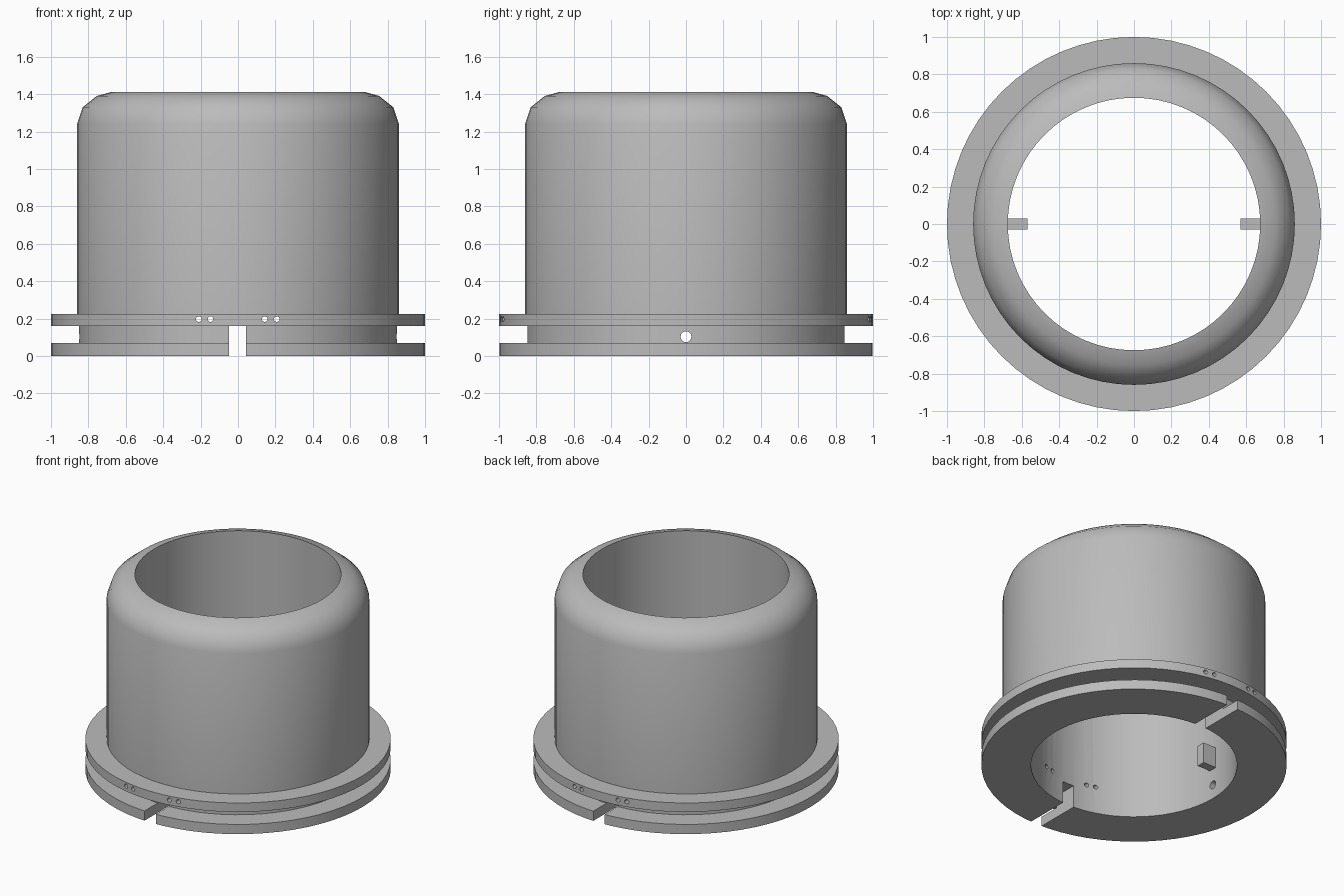
import bpy, bmesh, math
from mathutils import Vector

if "Cube" in bpy.data.objects:
    bpy.data.objects.remove(bpy.data.objects["Cube"], do_unlink=True)

SEGMENTS = 64

grey = bpy.data.materials.new("plain grey")
grey.use_nodes = True
grey.diffuse_color = (0.5, 0.5, 0.5, 1)
grey.node_tree.nodes["Principled BSDF"].inputs["Base Color"].default_value = (0.5, 0.5, 0.5, 1)


def box(name, low, high):
    low, high = Vector(low), Vector(high)
    bpy.ops.mesh.primitive_cube_add(size=1, location=(low + high) / 2)
    obj = bpy.context.object
    obj.name = name
    obj.scale = high - low
    bpy.ops.object.transform_apply(location=False, rotation=False, scale=True)
    obj.data.materials.append(grey)
    return obj


def rod(name, radius, location, rotation):
    bpy.ops.mesh.primitive_cylinder_add(vertices=16, radius=radius, depth=3,
                                        location=location, rotation=rotation)
    obj = bpy.context.object
    obj.name = name
    obj.data.materials.append(grey)
    return obj


def lathe(name, profile):
    # Revolve a closed (radius, height) outline about the z axis
    bm = bmesh.new()
    rings = []
    for i in range(SEGMENTS):
        a = math.tau * i / SEGMENTS
        rings.append([bm.verts.new((r * math.cos(a), r * math.sin(a), z)) for r, z in profile])
    n = len(profile)
    for i in range(SEGMENTS):
        a, b = rings[i], rings[(i + 1) % SEGMENTS]
        for j in range(n):
            k = (j + 1) % n
            bm.faces.new((a[j], b[j], b[k], a[k]))
    bmesh.ops.recalc_face_normals(bm, faces=bm.faces)
    mesh = bpy.data.meshes.new(name)
    bm.to_mesh(mesh)
    bm.free()
    mesh.materials.append(grey)
    obj = bpy.data.objects.new(name, mesh)
    bpy.context.collection.objects.link(obj)
    return obj


# Hollow sleeve with twin flanges, groove and rounded shoulder
sleeve = lathe("flanged_sleeve", [
    (0.675, 0), (1, 0), (1, 0.07), (0.85, 0.07), (0.85, 0.16), (1, 0.16), (1, 0.225),
    (0.86, 0.225), (0.86, 1.24), (0.83, 1.33), (0.755, 1.39), (0.675, 1.412)])

# Slot and pin holes run front to back, the larger hole side to side
cutters = [box("slot_cutter", (-0.048, -2, -0.1), (0.042, 2, 0.16))]
for x in (-0.21, -0.147, 0.143, 0.207):
    cutters.append(rod("pin_hole_cutter", 0.015, (x, 0, 0.197), (math.pi / 2, 0, 0)))
cutters.append(rod("side_hole_cutter", 0.029, (0, 0, 0.103), (0, math.pi / 2, 0)))

bpy.ops.object.select_all(action='DESELECT')
bpy.context.view_layer.objects.active = sleeve
sleeve.select_set(True)
for cutter in cutters:
    cutter.hide_render = True
    mod = sleeve.modifiers.new("cut", 'BOOLEAN')
    mod.operation = 'DIFFERENCE'
    mod.solver = 'EXACT'
    mod.object = cutter
    bpy.ops.object.modifier_apply(modifier=mod.name)
    bpy.data.objects.remove(cutter, do_unlink=True)
bpy.ops.object.shade_smooth_by_angle(angle=math.radians(40))

# Inner locating pegs
for side, name in ((-1, "right_peg"), (1, "left_peg")):
    xs = sorted((side * 0.57, side * 0.69))
    box(name, (xs[0], -0.03, 0.22), (xs[1], 0.03, 0.37))
